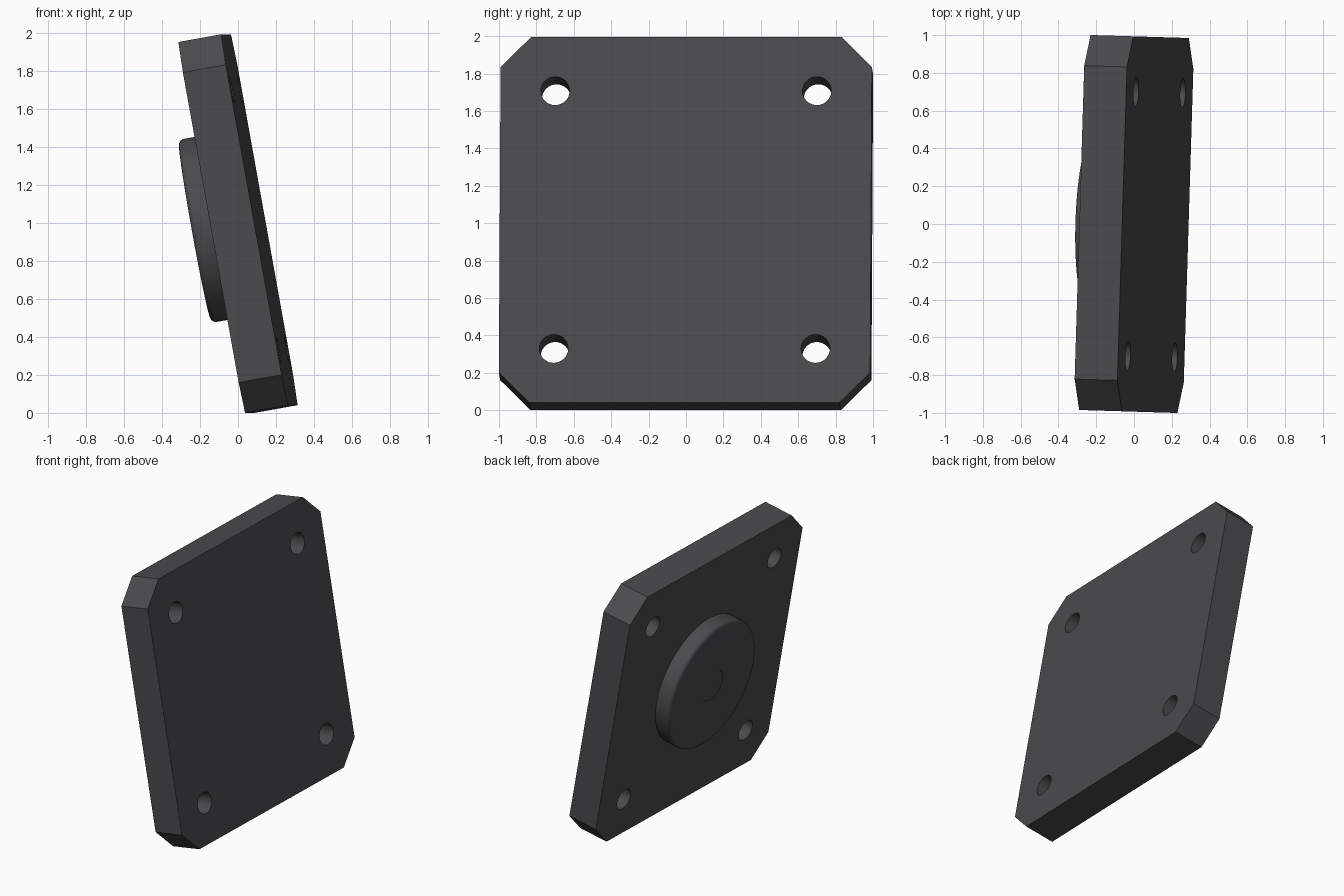
import bpy, bmesh
from math import radians, sin, cos, pi
from mathutils import Matrix

if "Cube" in bpy.data.objects:
    bpy.data.objects.remove(bpy.data.objects["Cube"])

S, T, C = 1.986, 0.23, 0.163          # plate side, thickness, corner cut
TILT, TURN = radians(-10.2), radians(-1.75)
Z0 = (S * cos(TILT) + T * sin(-TILT)) / 2
# local x = plate normal, y = width, z = height
POSE = (Matrix.Translation((0, 0, Z0)) @ Matrix.Rotation(TURN, 4, 'Z')
        @ Matrix.Rotation(TILT, 4, 'Y'))

grey = bpy.data.materials.new("dark_grey")
grey.diffuse_color = (0.07, 0.07, 0.075, 1)
grey.use_nodes = True
grey.node_tree.nodes["Principled BSDF"].inputs["Base Color"].default_value = grey.diffuse_color


def make(name, bm):
    bmesh.ops.recalc_face_normals(bm, faces=bm.faces)
    me = bpy.data.meshes.new(name)
    bm.to_mesh(me)
    bm.free()
    ob = bpy.data.objects.new(name, me)
    bpy.context.collection.objects.link(ob)
    me.materials.append(grey)
    ob.matrix_world = POSE
    return ob


def smooth(ob):
    bpy.ops.object.select_all(action='DESELECT')
    ob.select_set(True)
    bpy.context.view_layer.objects.active = ob
    bpy.ops.object.shade_smooth_by_angle(angle=radians(30))


# square plate with cut corners
h, k = S / 2, S / 2 - C
outline = [(h, -k), (h, k), (k, h), (-k, h), (-h, k), (-h, -k), (-k, -h), (k, -h)]
bm = bmesh.new()
face = bm.faces.new([bm.verts.new((-T / 2, y, z)) for y, z in outline])
ext = bmesh.ops.extrude_face_region(bm, geom=[face])
bmesh.ops.translate(bm, vec=(T, 0, 0),
                    verts=[v for v in ext['geom'] if isinstance(v, bmesh.types.BMVert)])
if face.is_valid and len(face.edges[0].link_faces) == 1:
    bm.faces.new([v for v in face.verts])
plate = make("plate", bm)

# four bolt holes
bm = bmesh.new()
for y in (-0.7, 0.7):
    for z in (-0.7, 0.7):
        bmesh.ops.create_cone(bm, cap_ends=True, segments=48, radius1=0.077,
                              radius2=0.077, depth=1,
                              matrix=Matrix.Translation((0, y, z)) @ Matrix.Rotation(pi / 2, 4, 'Y'))
cutter = make("hole_cutter", bm)
cutter.hide_render = True
mod = plate.modifiers.new("holes", 'BOOLEAN')
mod.operation, mod.object, mod.solver = 'DIFFERENCE', cutter, 'EXACT'
bpy.context.view_layer.objects.active = plate
bpy.ops.object.modifier_apply(modifier="holes")
bpy.data.objects.remove(cutter)
smooth(plate)

# round boss on the back: lathed profile (radius, distance behind plate centre)
R, D, F = 0.49, 0.232, 0.03
profile = [(0.49, T / 2 - 0.01)]
profile += [(R - F + F * cos(a), D - F + F * sin(a)) for a in (i * pi / 12 for i in range(7))]
profile += [(0.117, D), (0.115, D - 0.003)]   # faint centre recess
N = 96
bm = bmesh.new()
rings = [[bm.verts.new((-d, r * cos(2 * pi * i / N), r * sin(2 * pi * i / N)))
          for i in range(N)] for r, d in profile]
for a, b in zip(rings, rings[1:]):
    for i in range(N):
        j = (i + 1) % N
        bm.faces.new((a[i], a[j], b[j], b[i]))
bm.faces.new(rings[0])
bm.faces.new(rings[-1])
smooth(make("round_boss", bm))
